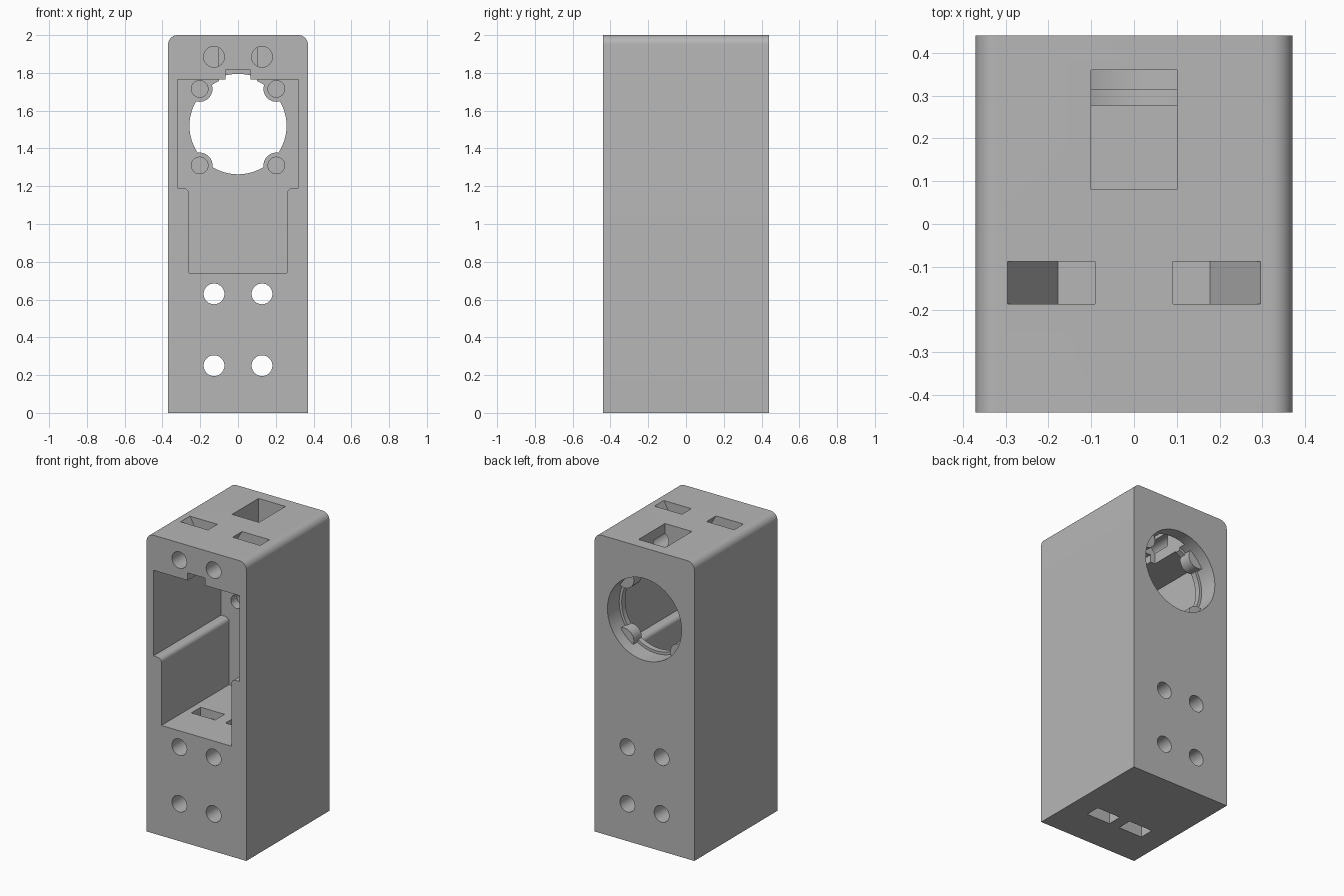
import bpy, bmesh
from math import pi, cos, sin, radians

default = bpy.data.objects.get("Cube")
if default:
    bpy.data.objects.remove(default, do_unlink=True)

grey = bpy.data.materials.new("mid_grey")
grey.use_nodes = True
colour = (0.47, 0.47, 0.47, 1)
grey.diffuse_color = colour
grey.node_tree.nodes["Principled BSDF"].inputs["Base Color"].default_value = colour


def prism(name, points, y0, y1):
    """Extrude an x-z outline from y0 to y1."""
    bm = bmesh.new()
    face = bm.faces.new([bm.verts.new((x, y0, z)) for x, z in points])
    extruded = bmesh.ops.extrude_face_region(bm, geom=[face])["geom"]
    moved = [v for v in extruded if isinstance(v, bmesh.types.BMVert)]
    bmesh.ops.translate(bm, verts=moved, vec=(0, y1 - y0, 0))
    bmesh.ops.recalc_face_normals(bm, faces=bm.faces)
    mesh = bpy.data.meshes.new(name)
    bm.to_mesh(mesh)
    bm.free()
    mesh.materials.append(grey)
    obj = bpy.data.objects.new(name, mesh)
    bpy.context.collection.objects.link(obj)
    return obj


def arc(cx, cz, r, start, end, steps):
    angles = [radians(start + (end - start) * i / steps) for i in range(steps + 1)]
    return [(cx + r * cos(a), cz + r * sin(a)) for a in angles]


def circle(cx, cz, r, steps=48):
    return arc(cx, cz, r, 0, 360, steps)[:-1]


def rect(x0, x1, z0, z1):
    return [(x0, z0), (x1, z0), (x1, z1), (x0, z1)]


def combine(points, y0, y1, operation="DIFFERENCE"):
    """Cut a prism from the housing, or join one to it."""
    tool = prism("tool", points, y0, y1)
    mod = housing.modifiers.new("shape", "BOOLEAN")
    mod.operation = operation
    mod.solver = "EXACT"
    mod.object = tool
    bpy.context.view_layer.objects.active = housing
    bpy.ops.object.modifier_apply(modifier=mod.name)
    bpy.data.objects.remove(tool, do_unlink=True)


def nut_slot(cx, cz, tilt, length):
    """Hexagon-ended slot, opening along the tilt direction (degrees from x)."""
    r, t = 0.102, radians(tilt)
    half, u, v = r * cos(pi / 6), (cos(t), sin(t)), (-sin(t), cos(t))
    local = [(length, -half), (length, half), (-r / 2, half), (-r, 0), (-r / 2, -half)]
    outline = [(cx + a * u[0] + b * v[0], cz + a * u[1] + b * v[1]) for a, b in local]
    combine(outline, -0.187, -0.088)


# Housing with rounded top edges
W, D, R = 0.37, 0.44, 0.05
outline = [(-W, 0), (W, 0)] + arc(W - R, 2 - R, R, 0, 90, 10) + arc(R - W, 2 - R, R, 90, 180, 10)
housing = prism("housing", outline, -D, D)

# Stepped front cavity with rounded shoulders
WALL = 0.277
side = [(0.26, 0.74)] + arc(0.29, 1.16, 0.03, 180, 90, 8) + [(0.32, 1.19), (0.32, 1.765)]
combine(side + [(-x, z) for x, z in reversed(side)], -0.5, WALL)

# Round rear opening: lip and wider counterbore
CZ = 1.52
combine(circle(0, CZ, 0.257, 64), 0.2, 0.4)
combine(circle(0, CZ, 0.275, 64), 0.315, 0.5)

# Screw bosses around the opening, with blind holes
for sx in (-1, 1):
    for z in (1.31, 1.715):
        combine(circle(sx * 0.203, z, 0.068), WALL, 0.36, "UNION")
        combine(circle(sx * 0.203, z, 0.044), 0.2, 0.34)

# Top pocket and the groove leading to it
combine(rect(-0.1, 0.1, 1.74, 2.1), 0.08, 0.36)
combine(rect(-0.065, 0.065, 1.7, 1.815), -0.5, 0.1)

# Bolt holes and nut slots on both sides
for sx in (-1, 1):
    x = sx * 0.127
    for z in (0.25, 0.63):
        combine(circle(x, z, 0.055), -0.5, 0.5)
    combine(circle(x, 1.885, 0.055), -0.5, 0.2)
    nut_slot(x, 0.25, 270, 0.4)
    nut_slot(x, 0.63, 90, 0.2)
    nut_slot(x, 1.885, 90 - sx * 30, 0.3)

bpy.ops.object.select_all(action="DESELECT")
housing.select_set(True)
bpy.context.view_layer.objects.active = housing
bpy.ops.object.shade_smooth_by_angle(angle=radians(30))
